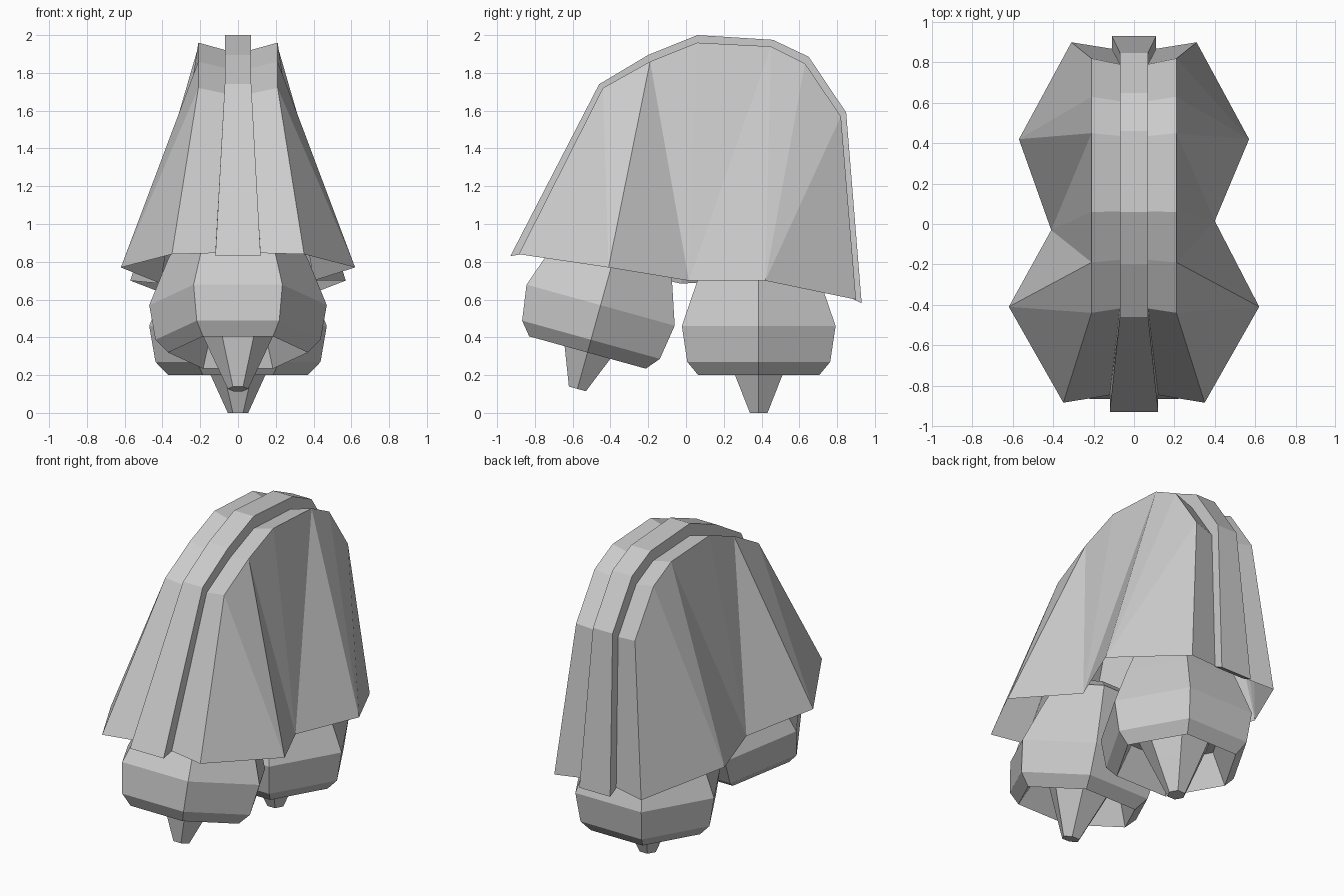
import bpy, math
from math import cos, sin, pi, radians

if "Cube" in bpy.data.objects:
    bpy.data.objects.remove(bpy.data.objects["Cube"])


def make_object(name, verts, faces):
    mesh = bpy.data.meshes.new(name)
    mesh.from_pydata(verts, [], faces)
    mesh.update()
    obj = bpy.data.objects.new(name, mesh)
    bpy.context.collection.objects.link(obj)
    return obj


def hex_lathe(name, profile, sides=6):
    """Spin a (radius, z) profile; both ends are capped."""
    verts = [(r * cos(2 * pi * k / sides), r * sin(2 * pi * k / sides), z)
             for r, z in profile for k in range(sides)]
    faces = [list(range(sides))[::-1]]
    for i in range(len(profile) - 1):
        for k in range(sides):
            a, b = i * sides + k, i * sides + (k + 1) % sides
            faces.append((a, b, b + sides, a + sides))
    faces.append(range((len(profile) - 1) * sides, len(profile) * sides))
    return make_object(name, verts, faces)


# Hexagonal bells: clapper, hollow underside, rim and outer wall in one profile
bell_profile = [(0.054, 0.0), (0.145, 0.2), (0.23, 0.39), (0.28, 0.39), (0.37, 0.2),
                (0.437, 0.27), (0.47, 0.46), (0.375, 0.70), (0.30, 0.87), (0.12, 0.95)]
rear_bell = hex_lathe("rear_bell", bell_profile)
rear_bell.location = (0, 0.385, 0)
front_bell = hex_lathe("front_bell", bell_profile)
front_bell.location = (0, -0.575, 0.127)
front_bell.rotation_euler.x = radians(-15.5)


def shrink(y, z, f):
    """Move a side-view point toward the middle of the hood."""
    return 0.1 + (y - 0.1) * f, 1.0 + (z - 1.0) * f


# Hood: ridge line (x, y, z) from front hem over the top to the rear hem
ridge = [(0.35, -0.885, 0.84), (0.21, -0.44, 1.72), (0.21, -0.19, 1.86),
         (0.21, 0.06, 1.96), (0.21, 0.45, 1.94), (0.21, 0.63, 1.85),
         (0.21, 0.82, 1.57), (0.31, 0.90, 0.60)]
side_hem = [(0.62, -0.41, 0.77), (0.40, 0.0, 0.70), (0.57, 0.42, 0.70)]
n = len(ridge)
S1, N, S2 = 2 * n, 2 * n + 1, 2 * n + 2
side_faces = [(0, S1, 1), (S1, 2, 1), (S1, N, 2), (N, 3, 2), (N, 4, 3),
              (N, S2, 4), (S2, 5, 4), (S2, 6, 5), (S2, 7, 6)]
groove = [(0.11 if i in (0, n - 1) else 0.07, *shrink(y, z, 0.96))
          for i, (x, y, z) in enumerate(ridge)]

verts, faces = [], []
for s in (1, -1):
    base = len(verts)
    verts += [(s * x, y, z) for x, y, z in ridge + groove + side_hem]
    half = side_faces + [(i, i + 1, n + i + 1, n + i) for i in range(n - 1)]
    faces += [[base + v for v in (f if s > 0 else f[::-1])] for f in half]
# The valley point differs slightly on the two sides
m = len(verts) // 2
verts[N] = (0.40, 0.015, 0.70)
verts[m + N] = (-0.41, -0.03, 0.685)
# Floor of the groove under the strap
faces += [(n + i, n + i + 1, m + n + i + 1, m + n + i) for i in range(n - 1)]
make_object("hood", verts, faces)

# Raised centre strap following the hood
path = [(-0.93, 0.83), (-0.46, 1.74), (-0.20, 1.895), (0.06, 2.0),
        (0.46, 1.975), (0.65, 1.885), (0.848, 1.59), (0.93, 0.58)]
verts, faces = [], []
for i, (y, z) in enumerate(path):
    w = {0: 0.12, n - 1: 0.11}.get(i, 0.07)
    yi, zi = shrink(y, z, 0.92)
    verts += [(-w, y, z), (w, y, z), (w, yi, zi), (-w, yi, zi)]
for i in range(n - 1):
    for k in range(4):
        a, b = 4 * i + k, 4 * i + (k + 1) % 4
        faces.append((a, b, b + 4, a + 4))
faces += [(3, 2, 1, 0), tuple(4 * (n - 1) + k for k in range(4))]
make_object("centre_strap", verts, faces)
